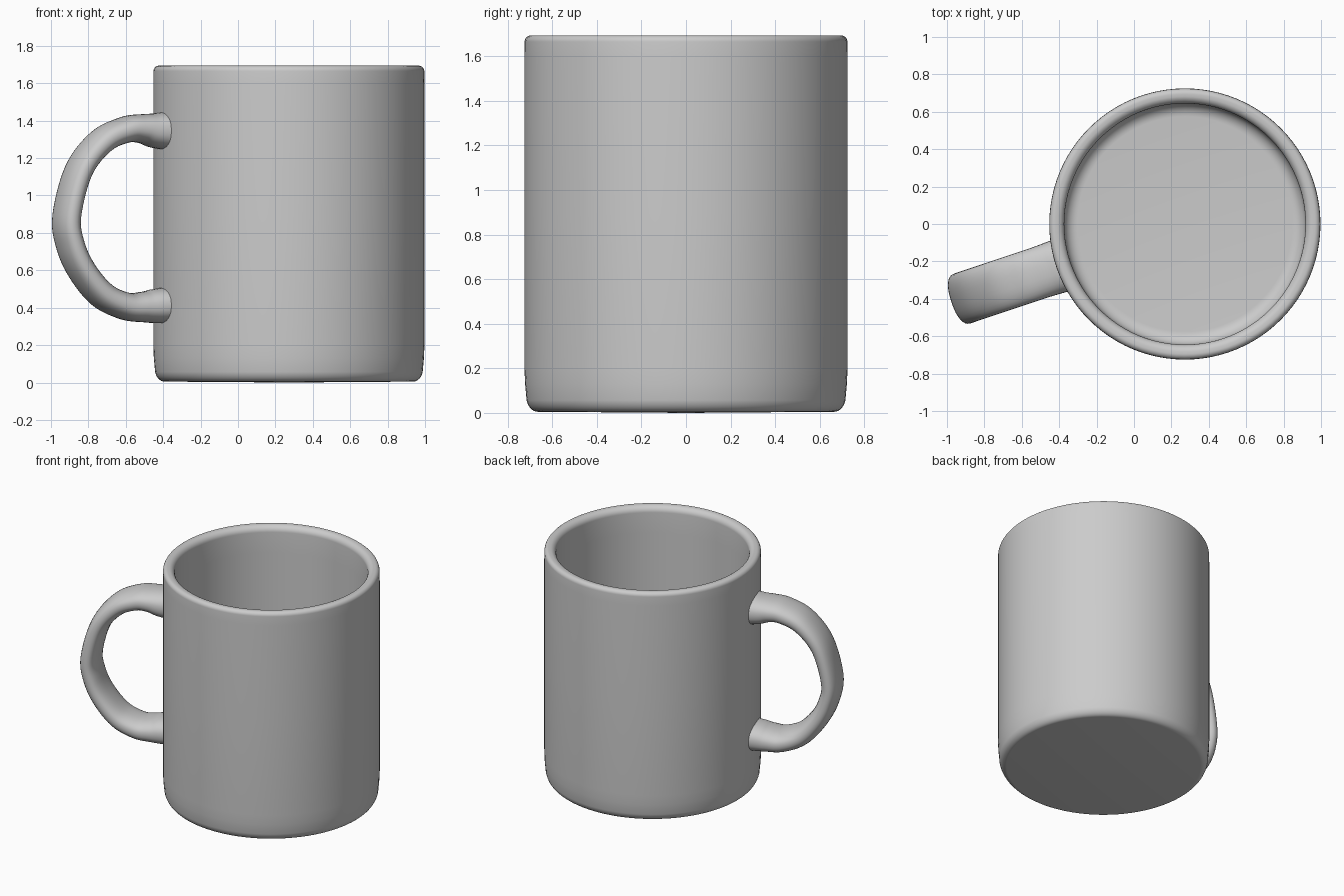
import bpy, bmesh
from math import sin, cos, pi, radians, copysign
from mathutils import Vector

if "Cube" in bpy.data.objects:
    bpy.data.objects.remove(bpy.data.objects["Cube"])

CX = 0.272                      # cup axis
HANDLE_ANGLE = radians(198.5)   # direction the handle points in plan


def make_object(name, bm):
    bmesh.ops.recalc_face_normals(bm, faces=bm.faces[:])
    mesh = bpy.data.meshes.new(name)
    bm.to_mesh(mesh)
    bm.free()
    ob = bpy.data.objects.new(name, mesh)
    bpy.context.collection.objects.link(ob)
    bpy.ops.object.select_all(action='DESELECT')
    ob.select_set(True)
    bpy.context.view_layer.objects.active = ob
    bpy.ops.object.shade_smooth_by_angle(angle=radians(40))
    return ob


def bridge(bm, a, b):
    n = len(a)
    for i in range(n):
        bm.faces.new((a[i], a[(i + 1) % n], b[(i + 1) % n], b[i]))


def arc(cx, cz, rx, rz, a0, a1, n=8):
    return [(cx + rx * cos(radians(a0 + (a1 - a0) * i / n)),
             cz + rz * sin(radians(a0 + (a1 - a0) * i / n))) for i in range(n + 1)]


# Cup: one lathed profile, from the underside over the rim to the inner floor
profile = arc(0.665, 0.075, 0.052, 0.07, -90, -15)
profile += [(0.722, 0.13), (0.725, 0.20), (0.725, 0.9), (0.725, 1.6)]
profile += arc(0.695, 1.665, 0.029, 0.029, 0, 90)
profile += arc(0.688, 1.65, 0.043, 0.044, 100, 180)
profile += [(0.645, 1.5), (0.645, 0.8), (0.645, 0.18)]
profile += arc(0.575, 0.15, 0.07, 0.07, 0, -90)

SEG = 96
bm = bmesh.new()
rings = [[bm.verts.new((CX + r * cos(2 * pi * i / SEG), r * sin(2 * pi * i / SEG), z))
          for i in range(SEG)] for r, z in profile]
for a, b in zip(rings, rings[1:]):
    bridge(bm, a, b)
# Underside slightly dished down to z = 0 at the centre, and the inner floor
for ring, z in ((rings[0], 0.0), (rings[-1], 0.08)):
    c = bm.verts.new((CX, 0, z))
    for i in range(SEG):
        bm.faces.new((ring[i], ring[(i + 1) % SEG], c))
make_object("cup", bm)

# Handle path: radial distance, height, half thickness, half width
path = [Vector(p) for p in (
    (0.69, 1.345, 0.103, 0.145), (0.76, 1.348, 0.093, 0.142), (0.83, 1.357, 0.078, 0.14),
    (0.92, 1.352, 0.070, 0.14), (1.057, 1.290, 0.066, 0.14), (1.184, 1.135, 0.062, 0.14),
    (1.252, 0.890, 0.062, 0.14), (1.232, 0.735, 0.063, 0.14), (1.165, 0.595, 0.065, 0.14),
    (1.052, 0.467, 0.069, 0.14), (0.92, 0.408, 0.073, 0.14), (0.82, 0.404, 0.082, 0.14),
    (0.76, 0.408, 0.091, 0.142), (0.69, 0.413, 0.096, 0.145))]


def smooth_path(pts, steps=6):
    pts = [2 * pts[0] - pts[1]] + pts + [2 * pts[-1] - pts[-2]]
    out = []
    for a, b, c, d in zip(pts, pts[1:], pts[2:], pts[3:]):
        for k in range(steps):
            t = k / steps
            out.append(0.5 * (2 * b + (c - a) * t + (2 * a - 5 * b + 4 * c - d) * t * t
                              + (3 * b - a - 3 * c + d) * t ** 3))
    return out + [pts[-2]]


pts = smooth_path(path)
radial = Vector((cos(HANDLE_ANGLE), sin(HANDLE_ANGLE), 0))
side = Vector((-radial.y, radial.x, 0))
up = Vector((0, 0, 1))


def sup(v):
    return copysign(abs(v) ** 0.85, v)


# Sweep a slightly squared oval section along the path
SIDES = 32
bm = bmesh.new()
rings = []
for i, p in enumerate(pts):
    t = pts[min(i + 1, len(pts) - 1)] - pts[max(i - 1, 0)]
    tangent = (radial * t[0] + up * t[1]).normalized()
    normal = tangent.cross(side)
    centre = Vector((CX, 0, 0)) + radial * p[0] + up * p[1]
    rings.append([bm.verts.new(centre + side * p[3] * sup(cos(2 * pi * k / SIDES))
                               + normal * p[2] * sup(sin(2 * pi * k / SIDES)))
                  for k in range(SIDES)])
for a, b in zip(rings, rings[1:]):
    bridge(bm, a, b)
bm.faces.new(rings[0])
bm.faces.new(rings[-1])
make_object("handle", bm)
